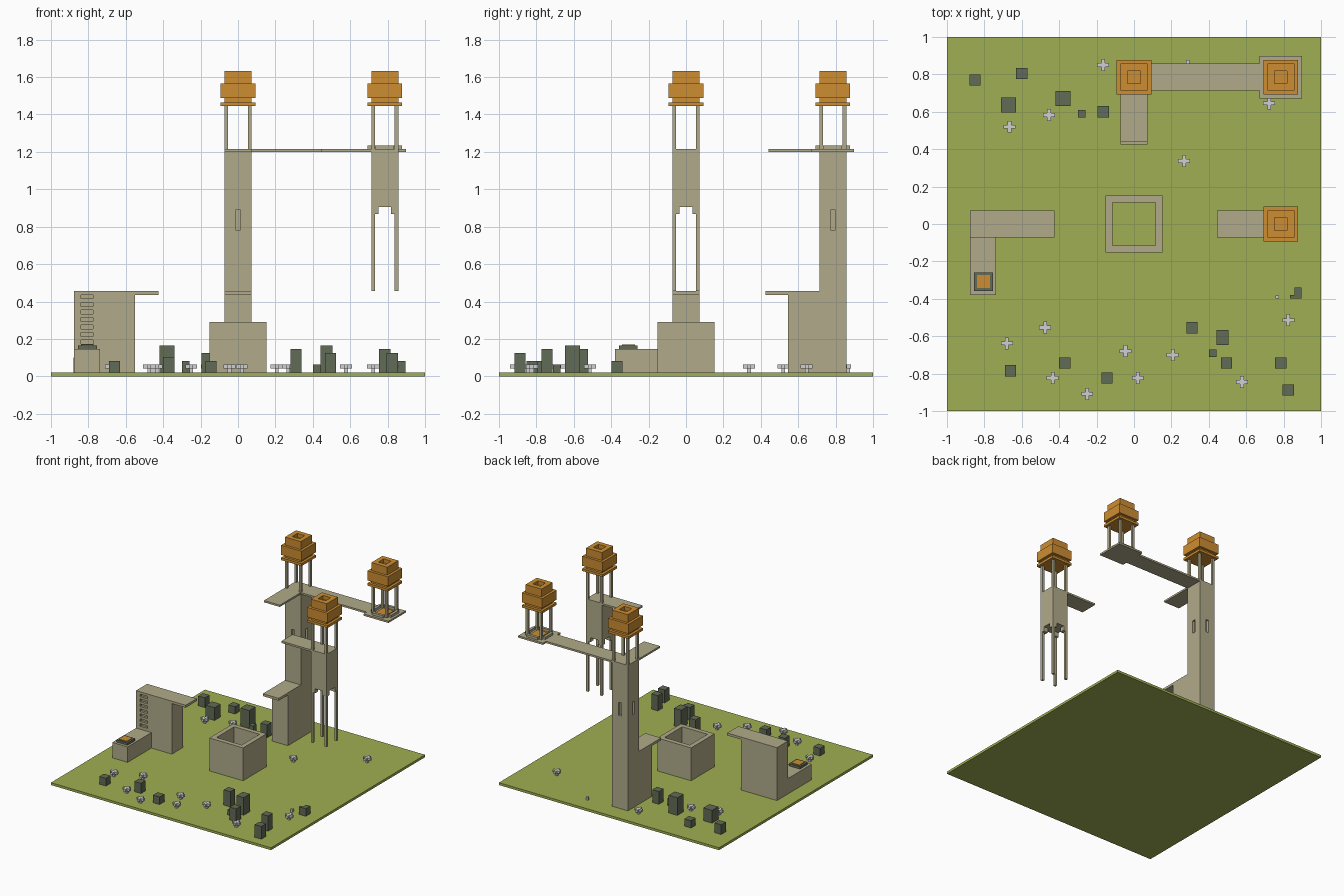
import bpy, bmesh
from mathutils import Vector

if "Cube" in bpy.data.objects:
    bpy.data.objects.remove(bpy.data.objects["Cube"])


def material(name, rgb):
    m = bpy.data.materials.new(name)
    m.diffuse_color = (*rgb, 1)
    m.use_nodes = True
    m.node_tree.nodes["Principled BSDF"].inputs["Base Color"].default_value = m.diffuse_color
    return m


GRASS = material("grass_green", (0.352, 0.429, 0.084))
STONE = material("pale_stone", (0.44, 0.407, 0.255))
ORANGE = material("lantern_orange", (0.61, 0.27, 0.032))
DARK = material("dark_bush", (0.12, 0.145, 0.092))
WHITE = material("flower_white", (0.63, 0.62, 0.64))


def boxes(name, mat, *specs):
    """One object made of boxes, each (x0, x1, y0, y1, z0, z1)."""
    bm = bmesh.new()
    for x0, x1, y0, y1, z0, z1 in specs:
        made = bmesh.ops.create_cube(bm, size=1)["verts"]
        for v in made:
            v.co = Vector((x1 if v.co.x > 0 else x0,
                           y1 if v.co.y > 0 else y0,
                           z1 if v.co.z > 0 else z0))
    me = bpy.data.meshes.new(name)
    bm.to_mesh(me)
    bm.free()
    me.materials.append(mat)
    ob = bpy.data.objects.new(name, me)
    bpy.context.collection.objects.link(ob)
    return ob


def around(cx, cy, r, z0, z1, ry=None):
    ry = r if ry is None else ry
    return (cx - r, cx + r, cy - ry, cy + ry, z0, z1)


def corners(cx, cy, outer, inner, z0, z1):
    """Four square posts at the corners of a square."""
    mid, half = (outer + inner) / 2, (outer - inner) / 2
    return [around(cx + sx * mid, cy + sy * mid, half, z0, z1)
            for sx in (-1, 1) for sy in (-1, 1)]


def cut(ob, *specs):
    """Subtract boxes from an object and remove the cutter."""
    cutter = boxes(ob.name + "_cutter", ob.data.materials[0], *specs)
    cutter.hide_render = True
    mod = ob.modifiers.new("cut", 'BOOLEAN')
    mod.operation, mod.solver, mod.object = 'DIFFERENCE', 'EXACT', cutter
    bpy.context.view_layer.objects.active = ob
    bpy.ops.object.modifier_apply(modifier=mod.name)
    bpy.data.objects.remove(cutter)


G = 0.02      # top of the ground
P = 0.785     # tower offset from the middle
W = 0.072     # tower half width
DECK = 1.215  # walkway height

# ground plate
boxes("ground", GRASS, (-1, 1, -1, 1, 0, G))

# open box in the middle
boxes("well_walls", STONE,
      (-0.153, 0.153, -0.153, -0.115, G, 0.29), (-0.153, 0.153, 0.115, 0.153, G, 0.29),
      (-0.153, -0.115, -0.115, 0.115, G, 0.29), (0.115, 0.153, -0.115, 0.115, G, 0.29))

# tall back tower with slit windows on all four sides
tower = boxes("back_tower", STONE, around(0, P, W, G, DECK))
slits = []
for s in (-1, 1):
    slits += [around(0, P + s * W, 0.013, 0.783, 0.89, 0.02),
              around(s * W, P, 0.02, 0.783, 0.89, 0.013)]
for slit in slits:
    cut(tower, slit)
boxes("tower_annex", STONE, (-W, W, 0.545, P - W, G, 0.435))
boxes("annex_ledge", STONE, (-W, W, 0.425, P - W, 0.435, 0.455))
boxes("tower_ledge", STONE, (-W, W, 0.44, P - W, 1.2, DECK))

# bridge and corner platform
boxes("bridge", STONE, (W, 0.672, P - W, P + W, 1.2, DECK))
boxes("corner_platform", STONE, (0.672, 0.897, 0.672, 0.897, 1.2, DECK))
ring = corners(P, P, 0.07, 0.05, DECK, 1.235)
for s in (-1, 1):
    ring += [around(P + s * 0.081, P, 0.011, DECK, 1.235, 0.05),
             around(P, P + s * 0.081, 0.05, DECK, 1.235, 0.011)]
boxes("platform_ring", STONE, *ring)
boxes("platform_embers", ORANGE, around(P, P, 0.048, DECK, 1.222))

# floating tower: block, stepped arch corners and thin legs
boxes("floating_tower", STONE, around(P, 0, W, 0.905, DECK))
boxes("arch_steps", STONE, *corners(P, 0, W, 0.034, 0.868, 0.905))
boxes("floating_legs", STONE, *corners(P, 0, W, 0.053, 0.455, 0.868))
boxes("floating_ledge", STONE, (0.445, P - W, -W, W, 1.2, DECK))

# three orange lantern roofs on posts
for label, cx, cy in (("back", 0, P), ("corner", P, P), ("side", P, 0)):
    boxes(label + "_posts", STONE, *corners(cx, cy, W, 0.053, DECK, 1.445))
    boxes(label + "_roof", ORANGE,
          around(cx, cy, 0.093, 1.445, 1.465),
          around(cx, cy, W, 1.465, 1.488),
          around(cx, cy, 0.093, 1.488, 1.567))
    cap = boxes(label + "_roof_cap", ORANGE, around(cx, cy, W, 1.567, 1.632))
    cut(cap, around(cx, cy, 0.034, 1.6, 1.7))

# left wall with ladder slots, overhanging ledge, low block and fire
wall = boxes("left_wall", STONE, (-0.877, -0.55, -W, W, G, 0.435))
wall_top = boxes("left_ledge", STONE, (-0.877, -0.425, -W, W, 0.435, 0.455))
cut(wall, *[around(-0.807, -W, 0.033, 0.172 + 0.0405 * i, 0.193 + 0.0405 * i, 0.018)
            for i in range(7) if 0.193 + 0.0405 * i < 0.44])
boxes("fire_block", STONE, (-0.877, -0.737, -0.38, -W, G, 0.147))
boxes("fire_rim", DARK, around(-0.805, -0.308, 0.05, 0.147, 0.166))
boxes("fire_embers", ORANGE, around(-0.805, -0.308, 0.034, 0.166, 0.17))

# square bushes: x, y, half width, top height
bushes = [(-0.85, 0.77, 0.03, 0.1), (-0.6, 0.805, 0.03, 0.08), (-0.67, 0.635, 0.04, 0.125),
          (-0.38, 0.672, 0.04, 0.165), (-0.28, 0.59, 0.02, 0.083), (-0.165, 0.6, 0.03, 0.125),
          (0.31, -0.555, 0.03, 0.145), (0.42, -0.69, 0.02, 0.062), (0.495, -0.743, 0.03, 0.125),
          (0.785, -0.743, 0.03, 0.145), (0.825, -0.888, 0.03, 0.125), (-0.66, -0.785, 0.03, 0.083),
          (-0.37, -0.743, 0.03, 0.104), (-0.145, -0.823, 0.03, 0.083)]
for i, (x, y, r, top) in enumerate(bushes):
    boxes(f"bush_{i + 1}", DARK, around(x, y, r, G, top))
boxes("wide_bush", DARK, around(0.474, -0.608, 0.032, G, 0.165, 0.04))
boxes("edge_bush", DARK, (0.857, 0.895, -0.398, -0.34, G, 0.083),
      (0.835, 0.857, -0.398, -0.38, G, 0.083))

# cross shaped flowers on short stems, and two buds
flowers = [(-0.165, 0.85), (-0.665, 0.52), (-0.455, 0.583), (0.723, 0.645), (0.268, 0.337),
           (-0.475, -0.553), (-0.68, -0.638), (-0.045, -0.68), (0.207, -0.7), (-0.435, -0.823),
           (0.02, -0.823), (-0.25, -0.908), (0.578, -0.845), (0.825, -0.514)]
for i, (x, y) in enumerate(flowers):
    parts = [around(x, y, 0.01, G, 0.062)]
    for s in (-1, 1):
        parts += [around(x + s * 0.021, y, 0.011, 0.042, 0.062, 0.01),
                  around(x, y + s * 0.021, 0.01, 0.042, 0.062, 0.011)]
    boxes(f"flower_{i + 1}", WHITE, *parts)
for i, (x, y) in enumerate([(0.288, 0.868), (0.765, -0.39)]):
    boxes(f"bud_{i + 1}", WHITE, around(x, y, 0.009, G, 0.045))
